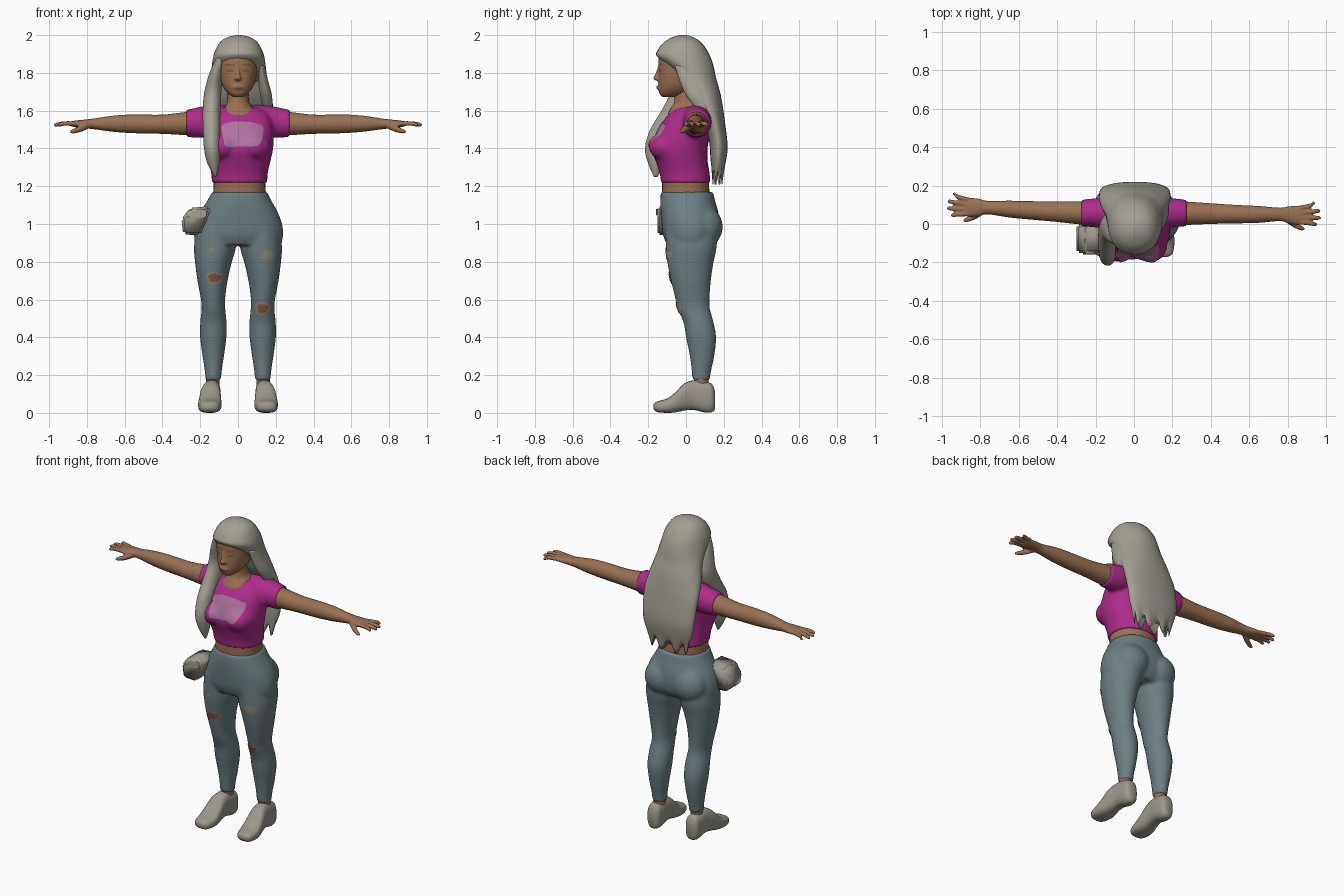
import bpy, bmesh, math
from mathutils import Vector, Matrix
from mathutils.bvhtree import BVHTree


def material(name, rgb):
    m = bpy.data.materials.new(name)
    m.diffuse_color = (*rgb, 1)
    return m


SKIN = material("skin", (0.32, 0.165, 0.085))
DARK = material("shaded skin", (0.22, 0.105, 0.055))
SHIRT = material("magenta cotton", (0.42, 0.025, 0.25))
PANEL = material("pale pink print", (0.42, 0.17, 0.34))
DENIM = material("blue grey denim", (0.155, 0.215, 0.23))
TAN = material("frayed tan", (0.27, 0.23, 0.165))
HAIR = material("ash hair", (0.37, 0.35, 0.295))
SHOE = material("stone canvas", (0.33, 0.31, 0.26))


def smooth_rows(rows, sub):
    """Catmull-Rom interpolation of every column."""
    out, last = [], len(rows) - 1
    for i in range(last):
        quad = [rows[max(i - 1, 0)], rows[i], rows[i + 1], rows[min(i + 2, last)]]
        for k in range(sub):
            t = k / sub
            out.append([0.5 * (2 * b + (c - a) * t + (2 * a - 5 * b + 4 * c - d) * t * t
                               + (3 * b - a - 3 * c + d) * t ** 3) for a, b, c, d in zip(*quad)])
    return out + [list(rows[-1])]


def upright(r, c, s):      # z, x centre, half width, front y, back y
    return r[1] + r[2] * c, (r[3] + r[4]) / 2 + (r[4] - r[3]) / 2 * s, r[0]


def along_x(r, c, s):      # x, y centre, y radius, z centre, z radius
    return r[0], r[1] + r[2] * c, r[3] + r[4] * s


def along_y(r, c, s):      # y, x centre, half width, bottom z, top z
    return r[1] + r[2] * c, r[0], (r[3] + r[4]) / 2 + (r[4] - r[3]) / 2 * s


def loft(bm, rows, place=upright, n=28, sub=4, p=2.0):
    rings = []
    for r in smooth_rows(rows, sub):
        ring = []
        for i in range(n):
            c, s = math.cos(math.tau * i / n), math.sin(math.tau * i / n)
            c, s = (math.copysign(abs(v) ** (2 / p), v) for v in (c, s))
            ring.append(bm.verts.new(place(r, c, s)))
        rings.append(ring)
    for a, b in zip(rings, rings[1:]):
        for i in range(n):
            bm.faces.new((a[i], a[(i + 1) % n], b[(i + 1) % n], b[i]))
    bm.faces.new(rings[0])
    bm.faces.new(rings[-1])
    return rings


def ball(bm, centre, radii):
    bmesh.ops.create_uvsphere(bm, u_segments=24, v_segments=14, radius=1,
                              matrix=Matrix.Translation(centre) @ Matrix.Diagonal((*radii, 1)))


def finish(bm, name, mat, voxel=0, relax=4):
    """Make an object; with a voxel size, fuse its overlapping volumes."""
    bmesh.ops.recalc_face_normals(bm, faces=bm.faces)
    me = bpy.data.meshes.new(name)
    bm.to_mesh(me)
    bm.free()
    obj = bpy.data.objects.new(name, me)
    bpy.context.collection.objects.link(obj)
    if voxel:
        rm = obj.modifiers.new("fuse", 'REMESH')
        rm.mode, rm.voxel_size = 'VOXEL', voxel
        sm = obj.modifiers.new("relax", 'SMOOTH')
        sm.factor, sm.iterations = 0.5, relax
        dg = bpy.context.evaluated_depsgraph_get()
        baked = bpy.data.meshes.new_from_object(obj.evaluated_get(dg))
        obj.modifiers.clear()
        obj.data = baked
    obj.data.materials.clear()
    obj.data.materials.append(mat)
    for f in obj.data.polygons:
        f.use_smooth = True
    return obj


def simple(name, rows, mat, **kw):
    bm = bmesh.new()
    loft(bm, rows, **kw)
    return finish(bm, name, mat)


def patch(name, target, x, z, w, h, mat, lift=0.004, p=2.5, wobble=0.0):
    """Thin plate draped on the front of another part."""
    tree = BVHTree.FromPolygons([v.co for v in target.data.vertices],
                                [f.vertices for f in target.data.polygons])
    bm, n, prev = bmesh.new(), 32, None
    for k in range(1, 8):
        ring = []
        for i in range(n):
            a = math.tau * i / n
            c, s = (math.copysign(abs(v) ** (2 / p), v) for v in (math.cos(a), math.sin(a)))
            q = k / 7 * (1 + wobble * math.sin(3 * a + 1) + wobble * math.sin(5 * a))
            px, pz = x + w * q * c, z + h * q * s
            hit = tree.ray_cast(Vector((px, -1, pz)), Vector((0, 1, 0)))[0]
            ring.append(bm.verts.new((px, (hit.y if hit else 0) - lift, pz)))
        if prev:
            for i in range(n):
                bm.faces.new((prev[i], prev[(i + 1) % n], ring[(i + 1) % n], ring[i]))
        else:
            bm.faces.new(ring)
        prev = ring
    return finish(bm, name, mat)


# Head with nose, lips, ears; face details
bm = bmesh.new()
loft(bm, [(1.672, 0, .025, -.125, -.06), (1.69, 0, .052, -.141, 0), (1.72, 0, .076, -.146, .04),
          (1.76, 0, .092, -.147, .08), (1.82, 0, .103, -.145, .1), (1.88, 0, .104, -.145, .11),
          (1.93, 0, .088, -.12, .09), (1.965, 0, .04, -.05, .03)], p=2.2)
loft(bm, [(1.757, 0, .012, -.15, -.12), (1.768, 0, .02, -.175, -.12), (1.79, 0, .013, -.165, -.12),
          (1.83, 0, .009, -.15, -.12)], n=12)
ball(bm, (0, -.143, 1.722), (.028, .013, .012))
for sx in (-1, 1):
    ball(bm, (sx * .1, -.005, 1.785), (.012, .02, .032))
head = finish(bm, "head", SKIN, .006, 3)
patch("lips", head, 0, 1.722, .025, .008, DARK, .002, 1.6)
for side, sx in (("right", -1), ("left", 1)):
    patch(side + "_eye", head, sx * .042, 1.812, .021, .008, DARK, .002, 1.7)
    patch(side + "_eyebrow", head, sx * .044, 1.843, .026, .004, DARK, .002)

# Neck and upper chest
simple("neck", [(1.54, .005, .13, -.1, .1), (1.585, .005, .11, -.095, .105), (1.615, .004, .078, -.08, .1),
                (1.65, 0, .058, -.062, .08), (1.75, 0, .055, -.06, .07)], SKIN)

# Shirt with bust and short sleeves
bm = bmesh.new()
loft(bm, [(1.218, .008, .147, -.132, .13), (1.27, .008, .15, -.14, .125), (1.33, .008, .163, -.16, .115),
          (1.38, .007, .176, -.178, .113), (1.42, .005, .183, -.178, .117), (1.47, .005, .184, -.16, .127),
          (1.53, .005, .18, -.13, .138), (1.575, .005, .165, -.098, .138), (1.603, .005, .135, -.07, .13),
          (1.618, .005, .1, -.045, .12)], p=2.3)
for sx in (-1, 1):
    ball(bm, (.005 + sx * .085, -.105, 1.41), (.085, .093, .075))
    loft(bm, [(sx * x, y, ry, z, rz) for x, y, ry, z, rz in (
        (.06, .05, .06, 1.575, .055), (.13, .055, .078, 1.55, .08), (.19, .058, .077, 1.54, .082),
        (.24, .058, .072, 1.535, .077), (.275, .057, .069, 1.533, .072))], along_x)
shirt = finish(bm, "shirt", SHIRT, .01, 5)
patch("chest_panel", shirt, .022, 1.475, .108, .066, PANEL, .005, 4, .04)

# Midriff
simple("midriff", [(1.12, .008, .142, -.125, .13), (1.2, .008, .138, -.126, .122),
                   (1.26, .008, .14, -.125, .118)], SKIN, p=2.2)

# Trousers: hips, seat and two legs fused
LEG = [(.99, .118, .1, -.11, .165), (.88, .122, .111, -.107, .163), (.8, .13, .098, -.1, .147),
       (.7, .135, .08, -.08, .132), (.6, .132, .064, -.056, .125), (.55, .13, .063, -.042, .127),
       (.48, .13, .07, -.014, .146), (.4, .131, .07, 0, .16), (.3, .131, .057, .02, .15),
       (.22, .131, .045, .03, .133), (.172, .131, .042, .034, .127)]
bm = bmesh.new()
loft(bm, [(1.17, .008, .146, -.133, .143), (1.12, .007, .172, -.137, .155), (1.06, .005, .207, -.135, .172),
          (1, .004, .23, -.13, .178), (.94, .003, .237, -.122, .17), (.89, .003, .225, -.1, .14)], p=2.2)
for sx in (-1, 1):
    loft(bm, [(r[0], sx * r[1], *r[2:]) for r in LEG])
    ball(bm, (sx * .1, .095, .985), (.11, .1, .11))
trousers = finish(bm, "trousers", DENIM, .011, 5)
for nm, x, z, w, h in (("right_thigh", -.125, .715, .05, .033), ("left_knee", .13, .553, .042, .036)):
    patch(nm + "_frayed_edge", trousers, x, z, w, h, TAN, .004, 2.2, .08)
    patch(nm + "_hole", trousers, x, z, w * .65, h * .65, DARK, .007, 2.2, .08)
patch("left_thigh_tear", trousers, .158, .836, .034, .024, TAN, wobble=.08)
patch("right_thigh_tear", trousers, -.14, .862, .017, .014, TAN, wobble=.08)

for side, sx in (("right", -1), ("left", 1)):
    # Ankle and shoe
    simple(side + "_ankle", [(.12, sx * .135, .036, .04, .12), (.2, sx * .132, .036, .042, .118)], SKIN)
    simple(side + "_shoe", [(y, sx * x, w, b, t) for y, x, w, b, t in (
        (-.172, .152, .02, .022, .045), (-.155, .152, .048, .005, .06), (-.1, .15, .061, 0, .076),
        (-.055, .148, .06, .003, .11), (-.01, .145, .054, .012, .155), (.04, .14, .048, .016, .172),
        (.1, .138, .047, .002, .165), (.138, .137, .042, .004, .152), (.154, .137, .022, .02, .11))],
        SHOE, place=along_y, p=2.7)

    # Arm, palm, fingers and thumb fused
    def sway(x, y):
        return y + (.045 * (x - .25) / .65 if sx < 0 else 0)
    bm = bmesh.new()
    loft(bm, [(sx * x, sway(x, y), ry, z, rz) for x, y, ry, z, rz in (
        (.2, .058, .06, 1.535, .064), (.27, .056, .061, 1.532, .062), (.4, .054, .054, 1.528, .051),
        (.54, .051, .048, 1.53, .05), (.65, .05, .044, 1.531, .044), (.76, .05, .035, 1.53, .029),
        (.81, .048, .045, 1.53, .023), (.86, .045, .05, 1.53, .018), (.885, .045, .042, 1.53, .012))], along_x)
    for y0, y1, tip in ((.083, .108, .945), (.058, .068, .972), (.033, .032, .974), (.01, -.002, .955)):
        loft(bm, [(sx * x, sway(x, y), r, z, r) for x, y, r, z in (
            (.86, y0, .0125, 1.532), (.92, (y0 + y1) / 2, .0125, 1.532), (tip - .012, y1, .0105, 1.526),
            (tip, y1, .005, 1.524))], along_x, n=12)
    loft(bm, [(sx * x, sway(x, y), r, z, r) for x, y, r, z in (
        (.785, .03, .018, 1.525), (.83, 0, .017, 1.505), (.87, -.02, .013, 1.492), (.89, -.026, .006, 1.488))],
        along_x, n=12)
    finish(bm, side + "_arm", SKIN, .0055, 2)

# Hair: tilted rings (front y, front z, back y, back z, half width) with ragged tips
def tilted(r, c, s):
    t = (s + 1) / 2
    return .004 + r[4] * c, r[0] + (r[2] - r[0]) * t, r[1] + (r[3] - r[1]) * t


bm = bmesh.new()
rings = loft(bm, [(-.035, 2, 0, 2, .012), (-.075, 1.988, .035, 1.99, .06), (-.12, 1.96, .08, 1.962, .1),
                  (-.15, 1.92, .12, 1.905, .127), (-.154, 1.888, .145, 1.84, .139), (-.085, 1.825, .16, 1.77, .147),
                  (-.025, 1.765, .18, 1.7, .158), (.02, 1.68, .195, 1.62, .178), (.075, 1.6, .206, 1.54, .187),
                  (.12, 1.45, .22, 1.42, .182), (.13, 1.34, .213, 1.34, .168), (.14, 1.25, .192, 1.25, .13)],
             tilted, n=32, p=2.15)
for k, ring in enumerate(rings[-4:]):
    for i, v in enumerate(ring):
        v.co.z += (.03 if i % 4 < 2 else -.04) * k / 3
finish(bm, "hair", HAIR)

# Lock falling over the right shoulder, and a shorter one tucked behind the left
simple("front_lock", [(1.88, -.09, .025, -.11, -.02), (1.8, -.115, .036, -.1, .03), (1.7, -.133, .045, -.085, .05),
                      (1.6, -.14, .047, -.13, .01), (1.5, -.14, .045, -.19, -.07), (1.4, -.137, .043, -.217, -.1),
                      (1.32, -.13, .032, -.2, -.12), (1.25, -.12, .005, -.17, -.15)], HAIR)
simple("left_lock", [(1.84, .12, .02, -.06, .04), (1.76, .133, .026, -.035, .08), (1.68, .148, .032, 0, .12),
                     (1.6, .16, .022, .06, .15)], HAIR)

# Slanted hip pouch
bm = bmesh.new()
outline = [(-.3, 1.025), (-.255, 1.085), (-.145, 1.095), (-.155, 1.04), (-.2, .94), (-.29, .945)]
base = bm.faces.new([bm.verts.new((x, -.152, z)) for x, z in outline])
ext = bmesh.ops.extrude_face_region(bm, geom=[base])["geom"]
bmesh.ops.translate(bm, verts=[v for v in ext if isinstance(v, bmesh.types.BMVert)], vec=(0, .15, 0))
bmesh.ops.bevel(bm, geom=bm.edges[:], offset=.012, segments=2, affect='EDGES')
pouch = finish(bm, "pouch", SHOE)
patch("pouch_flap", pouch, -.217, 1.055, .05, .024, HAIR, .006, 4)
